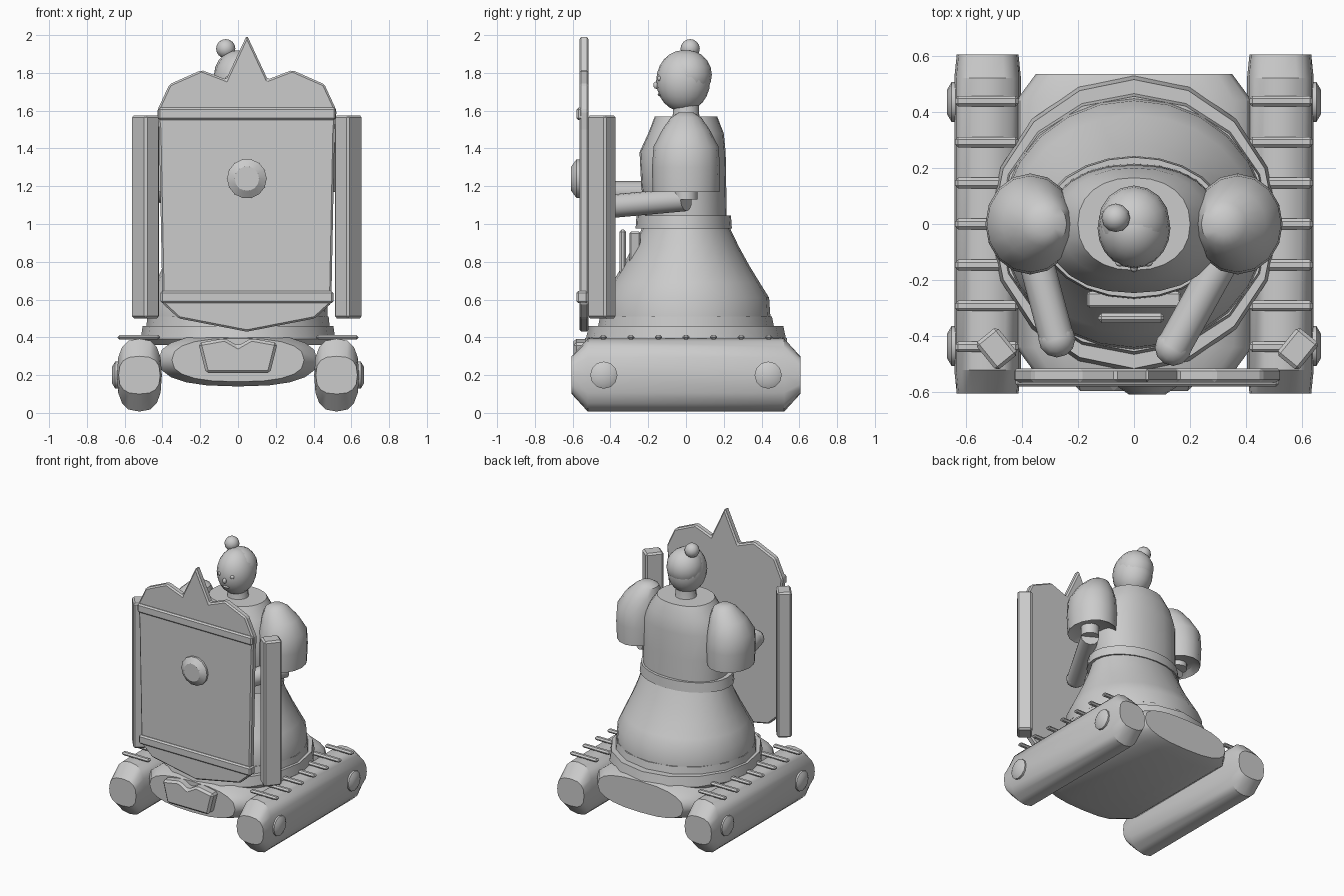
import bpy, bmesh, math
from mathutils import Vector, Matrix

cube = bpy.data.objects.get("Cube")
if cube:
    bpy.data.objects.remove(cube, do_unlink=True)

grey = bpy.data.materials.new("plain_grey")
grey.use_nodes = True
grey.diffuse_color = (0.6, 0.6, 0.6, 1)
grey.node_tree.nodes["Principled BSDF"].inputs["Base Color"].default_value = (0.6, 0.6, 0.6, 1)


def finish(name, bm, matrix=Matrix(), angle=35, bevel=0):
    """Turn a bmesh into a shaded object."""
    bmesh.ops.recalc_face_normals(bm, faces=bm.faces)
    bm.transform(matrix)
    mesh = bpy.data.meshes.new(name)
    bm.to_mesh(mesh)
    bm.free()
    mesh.materials.append(grey)
    obj = bpy.data.objects.new(name, mesh)
    bpy.context.collection.objects.link(obj)
    if bevel:
        mod = obj.modifiers.new("edge", "BEVEL")
        mod.width = bevel
        mod.segments = 1
    bpy.ops.object.select_all(action="DESELECT")
    obj.select_set(True)
    bpy.context.view_layer.objects.active = obj
    if not bevel:
        bpy.ops.object.shade_smooth_by_angle(angle=math.radians(angle))
    return obj


def loft(name, rings, matrix=Matrix(), sides=16, power=1.0, caps=(True, True)):
    """Skin elliptical rings given as (height, rx, ry) with optional centre offset."""
    bm = bmesh.new()
    loops = []
    for ring in rings:
        h, rx, ry = ring[:3]
        cx, cy = ring[3:] or (0, 0)
        loop = []
        for i in range(sides):
            a = math.tau * i / sides
            c, s = math.cos(a), math.sin(a)
            c = math.copysign(abs(c) ** power, c)
            s = math.copysign(abs(s) ** power, s)
            loop.append(bm.verts.new((cx + rx * c, cy + ry * s, h)))
        loops.append(loop)
    for low, high in zip(loops, loops[1:]):
        for i in range(sides):
            j = (i + 1) % sides
            bm.faces.new((low[i], low[j], high[j], high[i]))
    if caps[0]:
        bm.faces.new(loops[0])
    if caps[1]:
        bm.faces.new(loops[-1])
    return finish(name, bm, matrix)


def box(name, centre, size, bevel=0.01, turn=0):
    bm = bmesh.new()
    bmesh.ops.create_cube(bm, size=1)
    matrix = Matrix.Translation(centre) @ Matrix.Rotation(turn, 4, "Z") @ Matrix.Diagonal((*size, 1))
    return finish(name, bm, matrix, bevel=bevel)


def ball(name, centre, radii, segments=16):
    bm = bmesh.new()
    bmesh.ops.create_uvsphere(bm, u_segments=segments, v_segments=segments // 2 + 2, radius=1)
    return finish(name, bm, Matrix.Translation(centre) @ Matrix.Diagonal((*radii, 1)), angle=60)


def plate(name, half, x, front, back, bevel=0.01):
    """Upright plate whose half outline is mirrored about x."""
    outline = [(x + dx, z) for dx, z in half]
    outline += [(x - dx, z) for dx, z in reversed(half) if dx > 0]
    bm = bmesh.new()
    face = bm.faces.new([bm.verts.new((px, front, pz)) for px, pz in outline])
    top = bmesh.ops.extrude_face_region(bm, geom=[face])["geom"]
    bmesh.ops.translate(bm, vec=(0, back - front, 0),
                        verts=[v for v in top if isinstance(v, bmesh.types.BMVert)])
    return finish(name, bm, bevel=bevel)


def rod(name, start, end, radius):
    start, end = Vector(start), Vector(end)
    axis = end - start
    matrix = Matrix.Translation(start) @ axis.to_track_quat("Z", "Y").to_matrix().to_4x4()
    return loft(name, [(0, radius, radius), (axis.length, radius, radius)], matrix, 12)


def lying(x, z):
    """Matrix that lays a loft along y, keeping its ry upright."""
    return Matrix.Translation((x, 0, z)) @ Matrix.Rotation(math.pi / 2, 4, "X")


# Tracks with cleats and wheel hubs
for side, label in ((-1, "right"), (1, "left")):
    loft(label + "_track", [(-0.605, 0.11, 0.1), (-0.52, 0.119, 0.193),
                            (0.52, 0.119, 0.193), (0.605, 0.11, 0.1)],
         lying(side * 0.522, 0.2), 16, 0.75)
    for i in range(7):
        box(label + "_cleat", (side * 0.525, (i - 3) * 0.146, 0.4), (0.225, 0.038, 0.024))
    for y in (-0.435, 0.435):
        turn = Matrix.Translation((side * 0.62, y, 0.2)) @ Matrix.Rotation(side * math.pi / 2, 4, "Y")
        loft(label + "_hub", [(0, 0.072, 0.072), (0.03, 0.072, 0.072), (0.046, 0.045, 0.045)], turn, 12)

# Hull and platform
loft("hull", [(-0.535, 0.35, 0.115), (-0.44, 0.42, 0.14), (0.44, 0.42, 0.14), (0.535, 0.35, 0.115)],
     lying(0, 0.28), 20, 0.8)
loft("platform", [(0.36, 0.49, 0.5), (0.39, 0.515, 0.53), (0.46, 0.505, 0.515)])
plate("front_crest", [(0, 0.355), (0.07, 0.395), (0.21, 0.37), (0.17, 0.21)], 0, -0.595, -0.5, 0.015)

# Dress
loft("skirt_hem", [(0.46, 0.485, 0.465), (0.51, 0.48, 0.455)])
loft("skirt", [(0.51, 0.475, 0.447), (0.61, 0.47, 0.44), (0.69, 0.435, 0.39), (0.78, 0.395, 0.335),
               (0.88, 0.355, 0.28), (0.98, 0.325, 0.232)], sides=24)
loft("belt", [(0.975, 0.345, 0.255, 0, -0.012), (1.045, 0.335, 0.25, 0, -0.012)], sides=24)
loft("bodice", [(1.04, 0.305, 0.215), (1.2, 0.31, 0.225, 0, -0.012), (1.38, 0.31, 0.228, 0, -0.018),
                (1.48, 0.26, 0.2), (1.57, 0.2, 0.165)], sides=24, power=0.9)

# Head
loft("neck", [(1.54, 0.085, 0.08), (1.58, 0.07, 0.07), (1.66, 0.07, 0.07)], sides=16)
ball("head", (0, -0.015, 1.757), (0.13, 0.143, 0.163), 20)
ball("hair", (0, 0.008, 1.79), (0.127, 0.129, 0.13), 16)
ball("hair_bun", (-0.065, 0.022, 1.928), (0.051, 0.051, 0.051), 12)
for side in (-1, 1):
    ball("eye", (side * 0.05, -0.14, 1.77), (0.017, 0.012, 0.014), 8)
ball("nose", (0, -0.157, 1.735), (0.014, 0.016, 0.02), 8)
ball("mouth", (0, -0.142, 1.685), (0.03, 0.008, 0.008), 8)

# Puffed sleeves, arms and hands
arms = {"right": (-1, (-0.275, -0.41, 1.165), 1.165), "left": (1, (0.14, -0.44, 1.09), 1.13)}
for label, (side, hand, elbow_z) in arms.items():
    matrix = Matrix.Translation((side * 0.37, 0, 0))
    lean = -side * 0.05
    loft(label + "_sleeve", [(1.2, 0.11, 0.125), (1.17, 0.152, 0.177), (1.3, 0.16, 0.18),
                             (1.41, 0.155, 0.172), (1.5, 0.125, 0.125, lean * 0.5, 0),
                             (1.565, 0.08, 0.08, lean, 0), (1.59, 0.04, 0.04, lean, 0)],
         matrix, 16)
    elbow = (side * 0.385, 0, elbow_z)
    rod(label + "_upper_arm", (side * 0.385, 0, 1.35), elbow, 0.062)
    rod(label + "_forearm", elbow, hand, 0.062)
    ball(label + "_hand", hand, (0.066, 0.066, 0.06), 12)

# Control bar in front of the skirt
box("control_bar", (-0.01, -0.335, 0.85), (0.235, 0.035, 0.24), 0.012)
plate("control_panel", [(0, 0.96), (0.17, 0.96), (0.13, 0.72), (0, 0.72)], 0, -0.3, -0.24)

# Shield with bands and boss, flanked by turned posts
mid = 0.047
plate("shield", [(0, 2.0), (0.11, 1.765), (0.24, 1.815), (0.41, 1.74), (0.475, 1.6), (0.465, 1.5),
                 (0.447, 0.58), (0.36, 0.5), (0, 0.43)], mid, -0.565, -0.515)
box("upper_band", (mid, -0.55, 1.583), (0.94, 0.06, 0.065))
box("lower_band", (mid, -0.55, 0.613), (0.915, 0.06, 0.065))
loft("shield_boss", [(0.55, 0.105, 0.105), (0.58, 0.105, 0.105), (0.608, 0.065, 0.065)], lying(mid, 1.24), 14)
for side, label in ((-1, "right"), (1, "left")):
    box(label + "_post", (mid + side * 0.537, -0.445, 1.038), (0.1, 0.125, 1.075), 0.012, -side * math.pi / 4.6)
